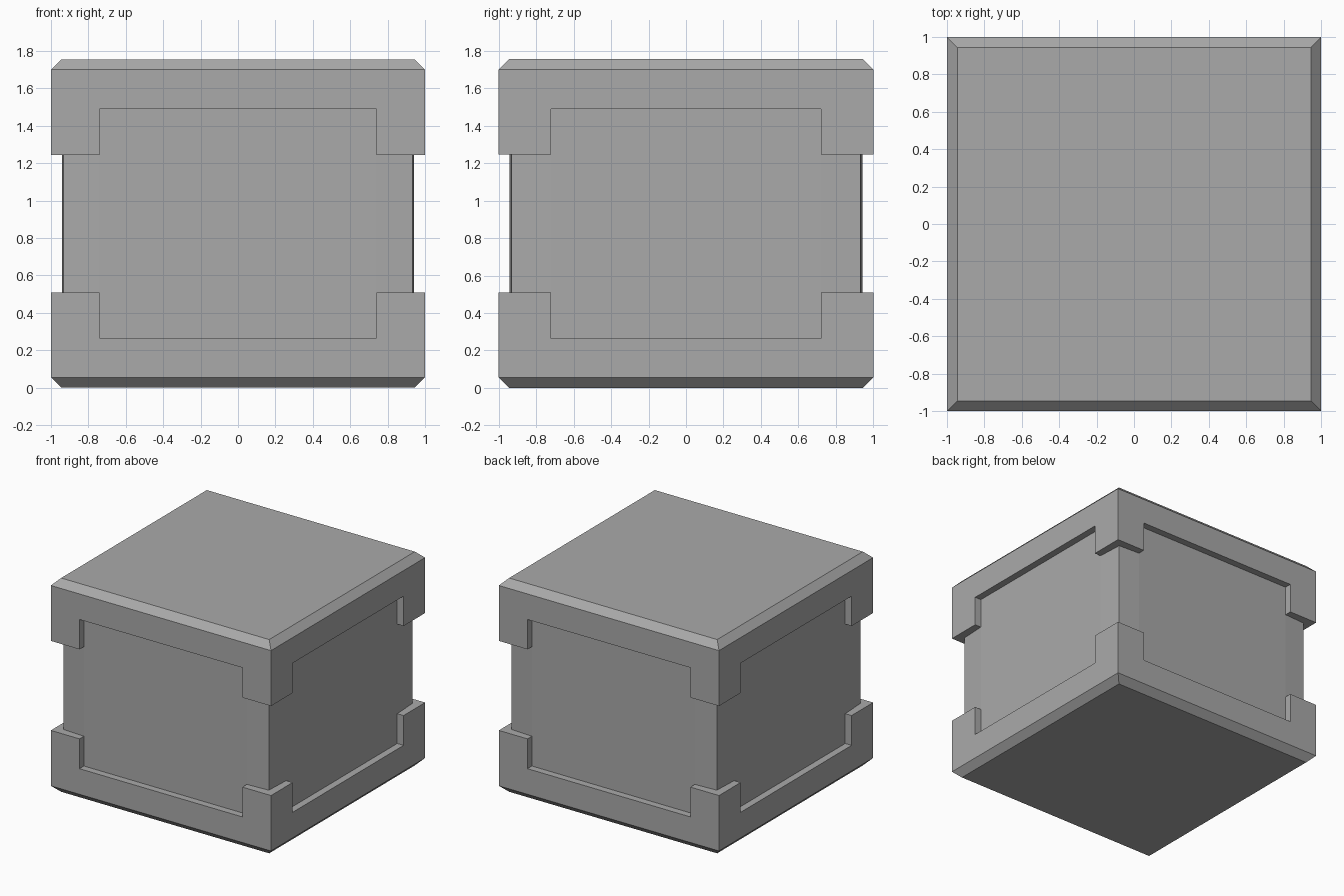
import bpy, bmesh

HEIGHT = 1.755
CHAMFER = 0.055
RIM_Z, POST_Z = 0.265, 0.51
NOTCH_X, NOTCH_Y = 0.74, 0.72

if "Cube" in bpy.data.objects:
    bpy.data.objects.remove(bpy.data.objects["Cube"])

grey = bpy.data.materials.new("crate grey")
grey.use_nodes = True
colour = (0.40, 0.40, 0.40, 1)
grey.diffuse_color = colour
grey.node_tree.nodes["Principled BSDF"].inputs["Base Color"].default_value = colour


def finish(bm, name):
    """Tidy the mesh and place it in the scene as a flat-shaded part."""
    bmesh.ops.dissolve_limit(bm, angle_limit=0.002, verts=bm.verts, edges=bm.edges)
    bmesh.ops.recalc_face_normals(bm, faces=bm.faces)
    mesh = bpy.data.meshes.new(name)
    bm.to_mesh(mesh)
    bm.free()
    mesh.materials.append(grey)
    obj = bpy.data.objects.new(name, mesh)
    bpy.context.collection.objects.link(obj)


def raise_faces(bm, faces, z):
    """Extrude faces upwards to height z, returning the lifted faces."""
    geom = bmesh.ops.extrude_face_region(bm, geom=faces)["geom"]
    bmesh.ops.delete(bm, geom=[f for f in faces if f.is_valid], context="FACES")
    for v in geom:
        if isinstance(v, bmesh.types.BMVert):
            v.co.z = z
    return [f for f in geom if isinstance(f, bmesh.types.BMFace)]


def end_cap(name, flip):
    """Chamfered slab with a raised post at each corner."""
    bm = bmesh.new()
    xs = (-1, -NOTCH_X, NOTCH_X, 1)
    ys = (-1, -NOTCH_Y, NOTCH_Y, 1)
    grid = [[bm.verts.new((x, y, CHAMFER)) for y in ys] for x in xs]
    faces = [bm.faces.new((grid[i][j], grid[i + 1][j],
                           grid[i + 1][j + 1], grid[i][j + 1]))
             for i in range(3) for j in range(3)]
    # chamfered base below the slab
    rim = [grid[0][0], grid[3][0], grid[3][3], grid[0][3]]
    inset = 1 - CHAMFER
    base = [bm.verts.new((v.co.x * inset, v.co.y * inset, 0)) for v in rim]
    bm.faces.new(base[::-1])
    loops = [[grid[i][0] for i in range(4)], grid[3],
             [grid[i][3] for i in (3, 2, 1, 0)], grid[0][::-1]]
    for k, side in enumerate(loops):
        bm.faces.new(list(side) + [base[(k + 1) % 4], base[k]])
    # slab walls, then corner posts
    slab = raise_faces(bm, faces, RIM_Z)
    corners = [f for f in slab
               if abs(f.calc_center_median().x) > NOTCH_X
               and abs(f.calc_center_median().y) > NOTCH_Y]
    raise_faces(bm, corners, POST_Z)
    if flip:
        for v in bm.verts:
            v.co.z = HEIGHT - v.co.z
    finish(bm, name)


def body():
    """Panelled core whose walls taper very slightly towards the corners."""
    bm = bmesh.new()
    wall, corner = 0.942, 0.932
    quarter = [(NOTCH_X, -wall), (corner, -corner), (wall, -NOTCH_Y)]
    outline = (quarter + [(x, -y) for x, y in quarter[::-1]]
               + [(-x, -y) for x, y in quarter]
               + [(-x, y) for x, y in quarter[::-1]])
    low = RIM_Z - 0.1
    floor = bm.faces.new([bm.verts.new((x, y, low)) for x, y in outline])
    top = bmesh.ops.extrude_face_region(bm, geom=[floor])["geom"]
    for v in top:
        if isinstance(v, bmesh.types.BMVert):
            v.co.z = HEIGHT - low
    if not floor.is_valid or floor not in bm.faces:
        bmesh.ops.holes_fill(bm, edges=bm.edges)
    finish(bm, "crate_body")


end_cap("bottom_cap", False)
end_cap("top_cap", True)
body()
